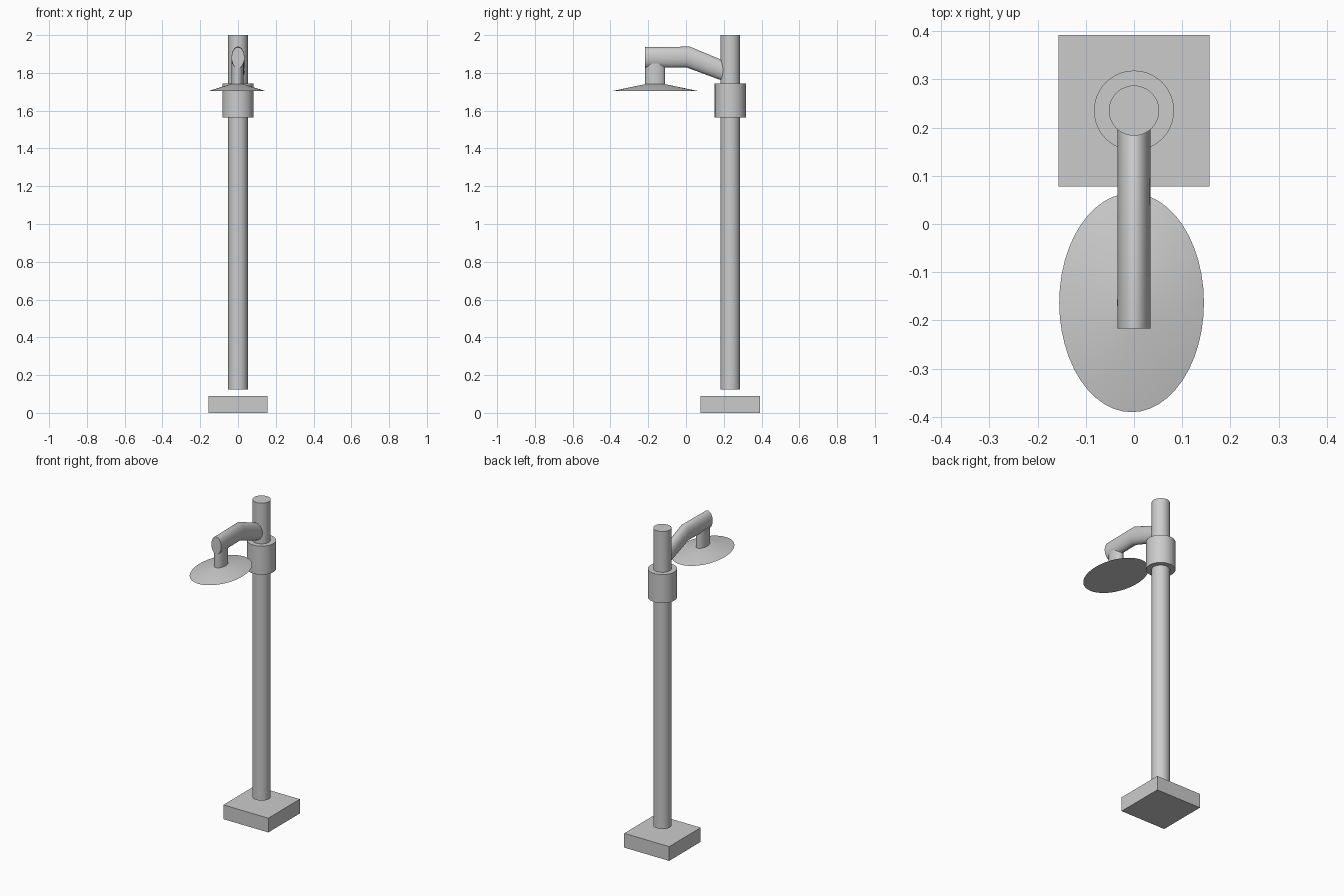
import bpy, bmesh, math

if "Cube" in bpy.data.objects:
    bpy.data.objects.remove(bpy.data.objects["Cube"])

POLE_Y = 0.235
LAMP_Y = -0.163


def finish(name, bm, smooth=True):
    bmesh.ops.recalc_face_normals(bm, faces=bm.faces)
    mesh = bpy.data.meshes.new(name)
    bm.to_mesh(mesh)
    bm.free()
    ob = bpy.data.objects.new(name, mesh)
    bpy.context.collection.objects.link(ob)
    if smooth:
        bpy.ops.object.select_all(action='DESELECT')
        ob.select_set(True)
        bpy.context.view_layer.objects.active = ob
        bpy.ops.object.shade_smooth_by_angle(angle=math.radians(30))
    return ob


def loft(name, rings):
    """Join rings of points with quads and cap both ends."""
    bm = bmesh.new()
    loops = [[bm.verts.new(p) for p in ring] for ring in rings]
    n = len(loops[0])
    for a, b in zip(loops, loops[1:]):
        for i in range(n):
            j = (i + 1) % n
            bm.faces.new((a[i], a[j], b[j], b[i]))
    bm.faces.new(loops[0])
    bm.faces.new(loops[-1])
    return finish(name, bm)


def flat_ring(x, y, z, rx, ry, n=48):
    return [(x + rx * math.cos(t), y + ry * math.sin(t), z)
            for t in (2 * math.pi * i / n for i in range(n))]


def arm_ring(y, z, rx, rz, lean=0.0, n=48):
    return [(rx * math.cos(t), y + lean * math.sin(t), z + rz * math.sin(t))
            for t in (2 * math.pi * i / n for i in range(n))]


def column(name, x, y, z0, z1, rx, ry):
    return loft(name, [flat_ring(x, y, z0, rx, ry), flat_ring(x, y, z1, rx, ry)])


# Square foot
bm = bmesh.new()
bmesh.ops.create_cube(bm, size=1)
bmesh.ops.scale(bm, vec=(0.314, 0.314, 0.09), verts=bm.verts)
bmesh.ops.translate(bm, vec=(0, POLE_Y, 0.045), verts=bm.verts)
finish("base", bm, smooth=False)

# Upright pole, floating just above the foot, and its collar
column("pole", 0, POLE_Y, 0.123, 2.0, 0.052, 0.052)
column("collar", 0, POLE_Y, 1.563, 1.743, 0.083, 0.083)

# Bent arm of oval section
loft("arm", [arm_ring(-0.217, 1.881, 0.034, 0.055),
             arm_ring(0.011, 1.884, 0.034, 0.055, lean=0.009),
             arm_ring(0.205, 1.808, 0.034, 0.054)])

# Lamp stem and shallow oval shade
column("lamp_stem", -0.003, LAMP_Y, 1.738, 1.85, 0.032, 0.053)
loft("lamp_shade", [flat_ring(-0.005, LAMP_Y, 1.704, 0.15, 0.227),
                    flat_ring(-0.005, LAMP_Y, 1.742, 0.030, 0.045)])
